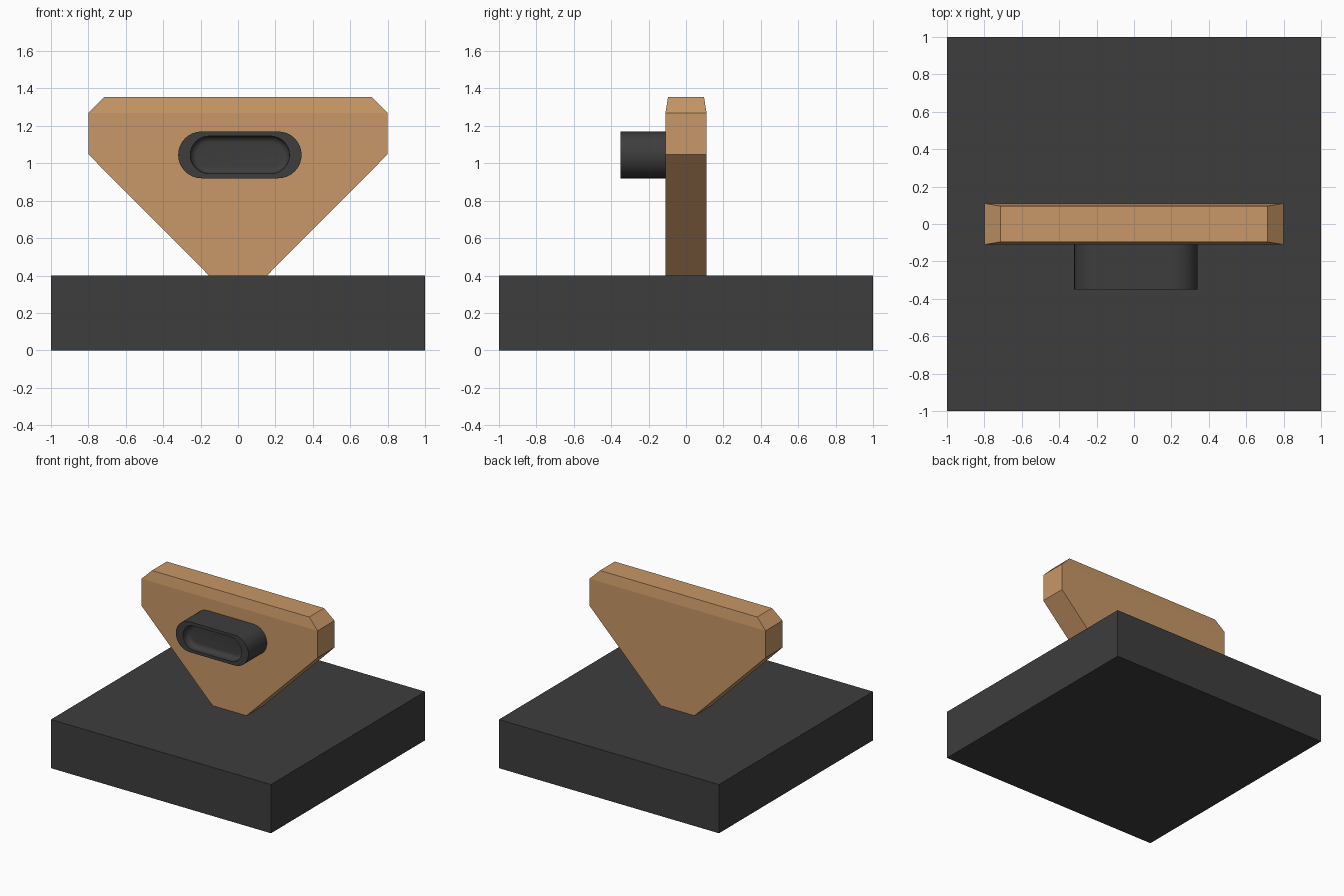
import bpy, bmesh
from math import cos, sin, pi, radians

if "Cube" in bpy.data.objects:
    bpy.data.objects.remove(bpy.data.objects["Cube"])


def material(name, rgb):
    m = bpy.data.materials.new(name)
    m.diffuse_color = (*rgb, 1)
    m.use_nodes = True
    m.node_tree.nodes["Principled BSDF"].inputs["Base Color"].default_value = m.diffuse_color
    return m


wood = material("tan", (0.58, 0.31, 0.135))
dark = material("charcoal", (0.047, 0.047, 0.047))


def loft(name, rings, mat, smooth=False):
    """Skin a stack of equal-length point rings and cap both ends."""
    bm = bmesh.new()
    loops = [[bm.verts.new(p) for p in ring] for ring in rings]
    n = len(loops[0])
    for a, b in zip(loops, loops[1:]):
        for i in range(n):
            j = (i + 1) % n
            bm.faces.new((a[i], a[j], b[j], b[i]))
    bm.faces.new(loops[0][::-1])
    bm.faces.new(loops[-1])
    bmesh.ops.recalc_face_normals(bm, faces=bm.faces)
    me = bpy.data.meshes.new(name)
    bm.to_mesh(me)
    bm.free()
    ob = bpy.data.objects.new(name, me)
    bpy.context.collection.objects.link(ob)
    me.materials.append(mat)
    if smooth:
        bpy.context.view_layer.objects.active = ob
        ob.select_set(True)
        bpy.ops.object.shade_smooth_by_angle(angle=radians(35))
        ob.select_set(False)
    return ob


def rect(hx, hy, z):
    return [(-hx, -hy, z), (hx, -hy, z), (hx, hy, z), (-hx, hy, z)]


def stadium(half, r, y, cx=0.01, cz=1.045, seg=16):
    """Pill outline in the xz plane: straight half length and end radius."""
    pts = []
    for side in (0, 1):
        for i in range(seg + 1):
            a = -pi / 2 + pi * side + pi * i / seg
            pts.append((cx + half * (1 - 2 * side) + r * cos(a), y, cz + r * sin(a)))
    return pts


# square base block
loft("base", [rect(1, 1, 0), rect(1, 1, 0.4)], dark)

# flared upright plate with a chamfered top
loft("upright_plate", [rect(0.155, 0.11, 0.4), rect(0.8, 0.11, 1.048),
                       rect(0.8, 0.11, 1.27), rect(0.715, 0.096, 1.355)], wood)

# pill-shaped knob with a shallow recess that curves into its floor
rings = [stadium(0.205, 0.125, -0.11), stadium(0.205, 0.125, -0.35),
         stadium(0.165, 0.1, -0.35)]
for k in range(7):
    a = pi / 2 * k / 6
    rings.append(stadium(0.165, 0.1 - 0.035 * (1 - cos(a)), -0.325 + 0.035 * sin(a)))
loft("knob", rings, dark, smooth=True)
